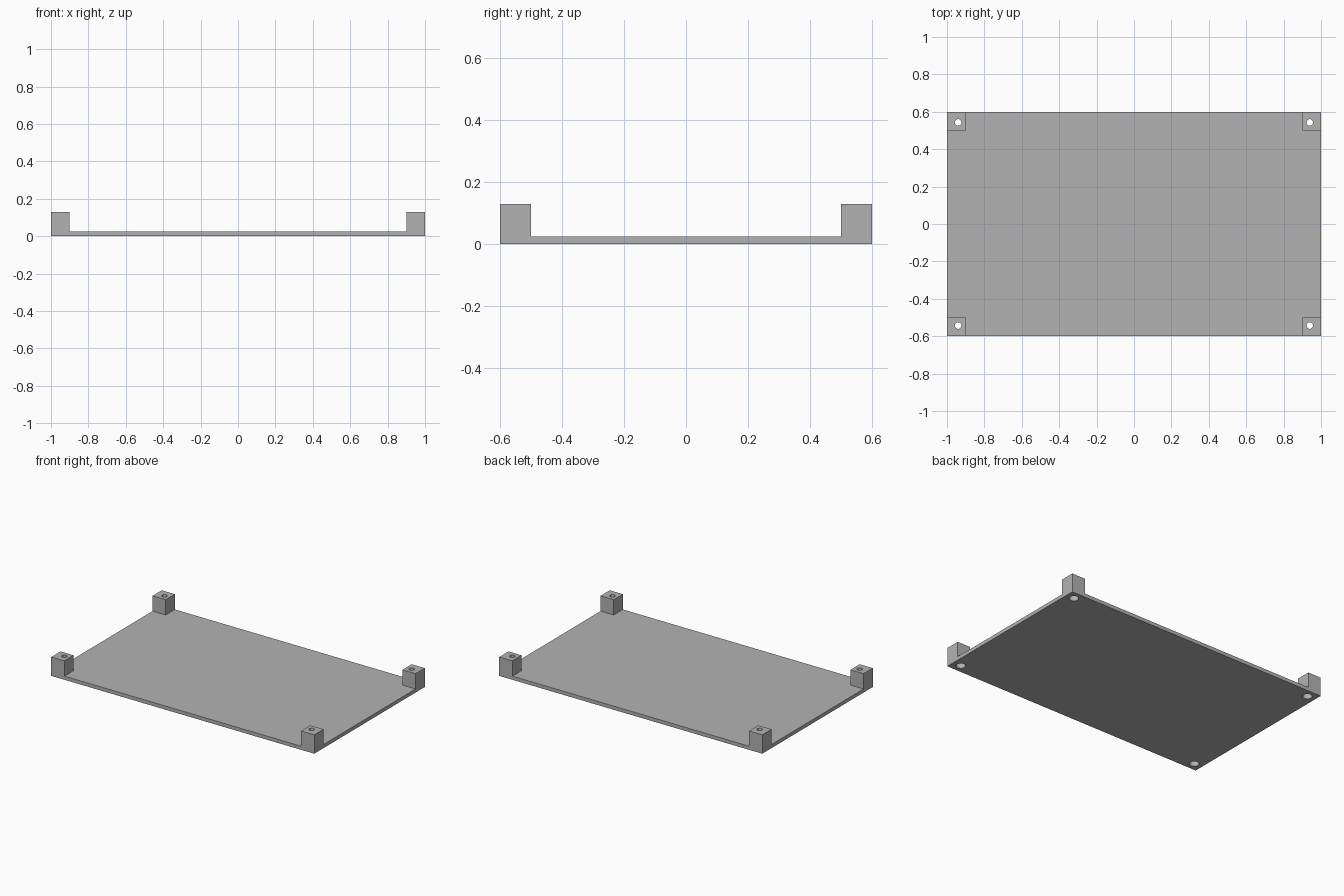
import bpy
import bmesh
from mathutils import Matrix

cube = bpy.data.objects.get("Cube")
if cube:
    bpy.data.objects.remove(cube, do_unlink=True)

HALF_X, HALF_Y = 1.0, 0.6
PLATE, POST_TOP, POST = 0.025, 0.13, 0.1
HOLE_X, HOLE_Y = 0.94, 0.543
HOLE_R, BORE_R, BORE_DEPTH = 0.0175, 0.03, 0.05

# Single grey plastic
grey = bpy.data.materials.new("grey plastic")
grey.use_nodes = True
colour = (0.45, 0.45, 0.45, 1)
grey.diffuse_color = colour
grey.node_tree.nodes["Principled BSDF"].inputs["Base Color"].default_value = colour


def finish(name, bm):
    mesh = bpy.data.meshes.new(name)
    bm.to_mesh(mesh)
    bm.free()
    mesh.materials.append(grey)
    obj = bpy.data.objects.new(name, mesh)
    bpy.context.collection.objects.link(obj)
    return obj


def box(name, low, high):
    bm = bmesh.new()
    size = [b - a for a, b in zip(low, high)]
    mid = [(a + b) / 2 for a, b in zip(low, high)]
    bmesh.ops.create_cube(bm, size=1, matrix=Matrix.Translation(mid) @ Matrix.Diagonal((*size, 1)))
    return finish(name, bm)


def cylinder(name, x, y, radius, low, high):
    bm = bmesh.new()
    bmesh.ops.create_cone(bm, cap_ends=True, segments=32, radius1=radius, radius2=radius,
                          depth=high - low, matrix=Matrix.Translation((x, y, (low + high) / 2)))
    obj = finish(name, bm)
    obj.hide_render = True
    return obj


def combine(target, other, operation):
    mod = target.modifiers.new(operation.title(), 'BOOLEAN')
    mod.operation = operation
    mod.solver = 'EXACT'
    mod.object = other
    bpy.context.view_layer.objects.active = target
    bpy.ops.object.modifier_apply(modifier=mod.name)
    bpy.data.objects.remove(other, do_unlink=True)


# Base plate with four corner posts joined on
tray = box("base_plate", (-HALF_X, -HALF_Y, 0), (HALF_X, HALF_Y, PLATE))
corners = [(sx, sy) for sx in (-1, 1) for sy in (-1, 1)]
for sx, sy in corners:
    xs = sorted((sx * HALF_X, sx * (HALF_X - POST)))
    ys = sorted((sy * HALF_Y, sy * (HALF_Y - POST)))
    post = box("corner_post", (xs[0], ys[0], 0), (xs[1], ys[1], POST_TOP))
    combine(tray, post, 'UNION')

# Screw holes, with a wider recess for the screw head underneath
for sx, sy in corners:
    x, y = sx * HOLE_X, sy * HOLE_Y
    combine(tray, cylinder("screw_hole", x, y, HOLE_R, -0.1, 0.2), 'DIFFERENCE')
    combine(tray, cylinder("head_recess", x, y, BORE_R, -0.1, BORE_DEPTH), 'DIFFERENCE')

# Round hole walls, sharp box edges
bpy.ops.object.select_all(action='DESELECT')
tray.select_set(True)
bpy.context.view_layer.objects.active = tray
bpy.ops.object.shade_smooth_by_angle()
